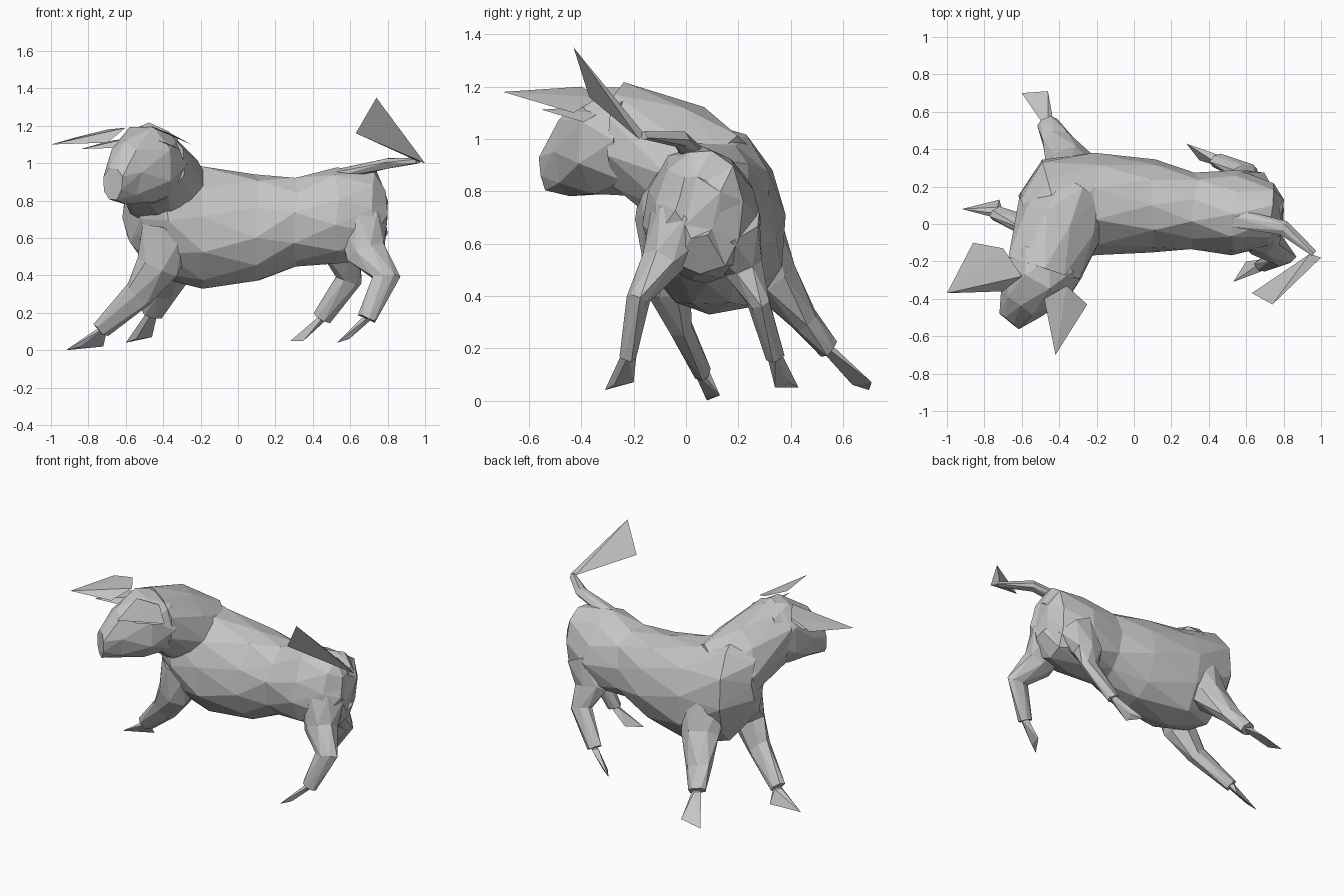
import bpy
import bmesh
import math
import random
from mathutils import Vector

random.seed(4)
if "Cube" in bpy.data.objects:
    bpy.data.objects.remove(bpy.data.objects["Cube"], do_unlink=True)

# One matte grey for the whole animal
grey = bpy.data.materials.new("light_grey")
grey.use_nodes = True
colour = (0.56, 0.56, 0.56, 1)
grey.diffuse_color = colour
shader = grey.node_tree.nodes["Principled BSDF"]
shader.inputs["Base Color"].default_value = colour
shader.inputs["Roughness"].default_value = 0.9

UPWARD = Vector((0, 0, 1))
LENGTHWISE = Vector((1, 0, 0))


def finish(name, bm):
    """Triangulate into flat facets and link the part to the scene."""
    bmesh.ops.triangulate(bm, faces=bm.faces[:])
    bmesh.ops.recalc_face_normals(bm, faces=bm.faces[:])
    mesh = bpy.data.meshes.new(name)
    bm.to_mesh(mesh)
    bm.free()
    mesh.materials.append(grey)
    part = bpy.data.objects.new(name, mesh)
    bpy.context.scene.collection.objects.link(part)


def loft(name, rings, sides, axis=UPWARD, jitter=0.005):
    """Skin rings of (x, y, z, half width, half size along the axis)."""
    bm = bmesh.new()
    centres = [Vector(ring[:3]) for ring in rings]
    loops = []
    for i, (ring, centre) in enumerate(zip(rings, centres)):
        width, depth = ring[3:]
        heading = centres[min(i + 1, len(rings) - 1)] - centres[max(i - 1, 0)]
        if axis == UPWARD:
            heading.z = 0
        heading.normalize()
        u = (axis - heading * axis.dot(heading)).normalized()
        v = heading.cross(u)
        loop = []
        for k in range(sides):
            angle = math.tau * (k + i % 2 / 2) / sides
            offset = u * depth * math.cos(angle) + v * width * math.sin(angle)
            wobble = Vector([random.uniform(-jitter, jitter) for _ in "xyz"])
            loop.append(bm.verts.new(centre + offset + wobble))
        loops.append(loop)
    # Staggered rings are joined by alternating triangles
    for i, (a, b) in enumerate(zip(loops, loops[1:])):
        for k in range(sides):
            n = (k + 1) % sides
            if i % 2 == 0:
                bm.faces.new((a[k], a[n], b[k]))
                bm.faces.new((a[n], b[n], b[k]))
            else:
                bm.faces.new((a[k], b[n], b[k]))
                bm.faces.new((a[k], a[n], b[n]))
    bm.faces.new(loops[0])
    bm.faces.new(loops[-1])
    finish(name, bm)


def wedge(name, points):
    """Faceted solid wrapped round a few corner points."""
    bm = bmesh.new()
    for point in points:
        bm.verts.new(point)
    hull = bmesh.ops.convex_hull(bm, input=bm.verts[:])
    spare = [g for g in hull["geom_interior"] if isinstance(g, bmesh.types.BMVert)]
    bmesh.ops.delete(bm, geom=spare, context="VERTS")
    finish(name, bm)


def horn_and_ear(side, points):
    """The ear is a smaller, lower copy of the horn at the same root."""
    corners = [Vector(point) for point in points]
    root = corners[-1]
    wedge(side + "_horn", corners)
    wedge(side + "_ear", [root.lerp(c, 0.6) - UPWARD * 0.06 for c in corners])


def leg(place, joints, toe, side_toe, girth=1):
    """Limb with a shared taper, ending in a hoof between ankle and toes."""
    taper = zip((0.14, 0.08, 0.045, 0.033), (0.14, 0.11, 0.075, 0.05))
    rings = [(*joint, w * girth, d * girth) for joint, (w, d) in zip(joints, taper)]
    loft(place + "_leg", rings, 7, axis=LENGTHWISE)
    ankle, toe = Vector(joints[-1]), Vector(toe)
    sole = toe.lerp(ankle, 0.4)
    sole.z = toe.z + 0.02
    cuff = [ankle + LENGTHWISE.yxz * s for s in (-0.03, 0.03)]
    cuff += [ankle + LENGTHWISE * s for s in (-0.03, 0.03)]
    wedge(place + "_hoof", [toe, Vector(side_toe), sole] + cuff)


# Trunk from rump to chest
loft("body", [
    (0.79, 0.05, 0.74, 0.08, 0.12),
    (0.73, 0.05, 0.73, 0.17, 0.24),
    (0.54, 0.06, 0.71, 0.22, 0.26),
    (0.32, 0.08, 0.69, 0.21, 0.25),
    (0.1, 0.09, 0.65, 0.25, 0.3),
    (-0.2, 0.1, 0.66, 0.28, 0.34),
    (-0.43, 0.08, 0.73, 0.27, 0.34),
    (-0.57, 0.03, 0.8, 0.14, 0.22),
], 11, jitter=0.014)

# Thick neck turning towards the front
loft("neck", [
    (-0.28, 0.2, 0.76, 0.19, 0.25),
    (-0.4, 0.03, 0.86, 0.24, 0.27),
    (-0.48, -0.24, 1, 0.2, 0.22),
], 10, jitter=0.01)

# Wedge shaped head
loft("head", [
    (-0.45, -0.18, 0.99, 0.2, 0.21),
    (-0.52, -0.31, 0.99, 0.2, 0.22),
    (-0.61, -0.44, 0.95, 0.12, 0.17),
    (-0.67, -0.52, 0.89, 0.07, 0.09),
], 8)

horn_and_ear("right", [
    (-1, -0.37, 1.1), (-0.86, -0.1, 1.14), (-0.7, -0.13, 1.18),
    (-0.7, -0.36, 1.11), (-0.6, -0.28, 1.19),
])
horn_and_ear("left", [
    (-0.42, -0.7, 1.18), (-0.25, -0.43, 1.1),
    (-0.48, -0.4, 1.2), (-0.36, -0.33, 1.16),
])

# Striding legs: hip, thigh, knee and ankle, then the two toe corners
leg("front_right",
    [(-0.38, -0.03, 0.62), (-0.43, -0.07, 0.44), (-0.53, -0.03, 0.3), (-0.73, 0.06, 0.11)],
    toe=(-0.92, 0.08, 0), side_toe=(-0.72, 0.13, 0.02), girth=1.1)
leg("front_left",
    [(-0.31, 0.2, 0.68), (-0.34, 0.33, 0.47), (-0.41, 0.45, 0.31), (-0.46, 0.54, 0.2)],
    toe=(-0.6, 0.7, 0.04), side_toe=(-0.46, 0.71, 0.07), girth=1.2)
leg("rear_right",
    [(0.66, -0.01, 0.68), (0.69, -0.1, 0.52), (0.79, -0.18, 0.39), (0.69, -0.22, 0.17)],
    toe=(0.53, -0.31, 0.04), side_toe=(0.6, -0.2, 0.07))
leg("rear_left",
    [(0.62, 0.16, 0.66), (0.55, 0.22, 0.51), (0.59, 0.28, 0.38), (0.45, 0.34, 0.17)],
    toe=(0.28, 0.43, 0.05), side_toe=(0.35, 0.34, 0.05))

# Tail and its flat tuft
loft("tail", [
    (0.5, 0.04, 0.93, 0.06, 0.03),
    (0.8, -0.02, 1, 0.04, 0.03),
    (0.96, -0.16, 1.01, 0.02, 0.015),
], 6)
wedge("tail_tuft", [
    (1, -0.18, 1), (0.94, -0.16, 1.02), (0.63, -0.37, 1.16), (0.74, -0.43, 1.35),
])
